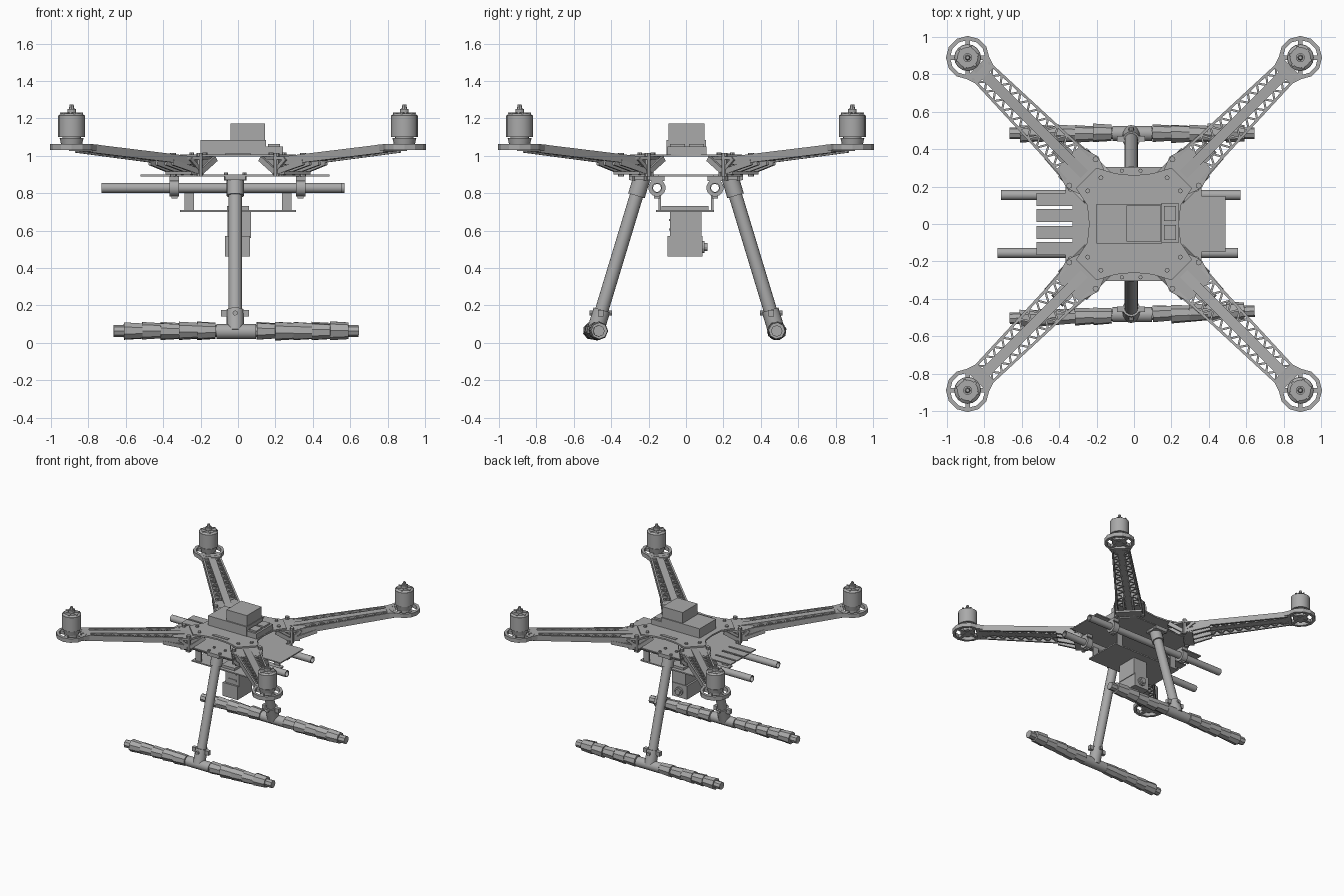
import bpy, bmesh, math, random
from mathutils import Vector, Matrix

random.seed(4)
if "Cube" in bpy.data.objects:
    bpy.data.objects.remove(bpy.data.objects["Cube"])

grey = bpy.data.materials.new("plain_grey")
grey.use_nodes = True
COLOUR = (0.4, 0.4, 0.4, 1)
grey.diffuse_color = COLOUR
grey.node_tree.nodes["Principled BSDF"].inputs["Base Color"].default_value = COLOUR


# ---- helpers: each adds a solid to a bmesh ----
def box(bm, x0, x1, y0, y1, z0, z1):
    size = Matrix.Diagonal((x1 - x0, y1 - y0, z1 - z0, 1))
    mid = Matrix.Translation(((x0 + x1) / 2, (y0 + y1) / 2, (z0 + z1) / 2))
    bmesh.ops.create_cube(bm, size=1, matrix=mid @ size)


def beam(bm, p, q, w, h):
    """Rectangular bar from p to q: w wide on the flat, h deep."""
    p, q = Vector(p), Vector(q)
    d = (q - p).normalized()
    side = Vector((0, 0, 1)).cross(d).normalized()
    up = d.cross(side)
    turn = Matrix((d, side, up)).transposed().to_4x4()
    size = Matrix.Diagonal(((q - p).length, w, h, 1))
    bmesh.ops.create_cube(bm, size=1, matrix=Matrix.Translation((p + q) / 2) @ turn @ size)


def rod(bm, p, q, r, r2=None, n=16, spin=0):
    p, q = Vector(p), Vector(q)
    turn = (q - p).to_track_quat('Z', 'Y').to_matrix().to_4x4()
    bmesh.ops.create_cone(bm, cap_ends=True, segments=n, radius1=r,
                          radius2=r if r2 is None else r2, depth=(q - p).length,
                          matrix=Matrix.Translation((p + q) / 2) @ turn @ Matrix.Rotation(spin, 4, 'Z'))


def tube(bm, p, q, r_out, r_in, n=16):
    """Hollow pipe from p to q."""
    p, q = Vector(p), Vector(q)
    turn = (q - p).to_track_quat('Z', 'Y').to_matrix()
    rings = []
    for c, r in ((p, r_out), (q, r_out), (q, r_in), (p, r_in)):
        angles = [2 * math.pi * (i + 0.5) / n for i in range(n)]
        rings.append([bm.verts.new(c + turn @ Vector((r * math.cos(a), r * math.sin(a), 0))) for a in angles])
    for k in range(4):
        a, b = rings[k], rings[(k + 1) % 4]
        for i in range(n):
            j = (i + 1) % n
            bm.faces.new((a[i], a[j], b[j], b[i]))


def prism(bm, pts, z0, z1):
    """Flat outline raised between two heights."""
    face = bm.faces.new([bm.verts.new((x, y, z0)) for x, y in pts])
    new = bmesh.ops.extrude_face_region(bm, geom=[face])["geom"]
    bmesh.ops.translate(bm, vec=(0, 0, z1 - z0), verts=[v for v in new if isinstance(v, bmesh.types.BMVert)])


def four_way(quarter):
    """Mirror a quarter outline, running from the x axis to the y axis."""
    half = quarter + [(-x, y) for x, y in reversed(quarter[:-1])]
    return half + [(x, -y) for x, y in reversed(half[1:-1])]


def finish(name, bm):
    bmesh.ops.recalc_face_normals(bm, faces=bm.faces)
    mesh = bpy.data.meshes.new(name)
    bm.to_mesh(mesh)
    bm.free()
    mesh.materials.append(grey)
    ob = bpy.data.objects.new(name, mesh)
    bpy.context.collection.objects.link(ob)
    return ob


def quadruple(name, bm):
    """Place a part built along +x on all four diagonals."""
    first = finish(name + "_1", bm)
    for k in range(4):
        ob = first if k == 0 else bpy.data.objects.new(f"{name}_{k + 1}", first.data)
        if k:
            bpy.context.collection.objects.link(ob)
        ob.rotation_euler.z = math.pi / 4 + k * math.pi / 2


# ---- lattice arm, built along +x ----
MOTOR = 1.258


def arm_z(u):
    return 0.972 + 0.09 * (u - 0.42)


def arm_half(u):
    return 0.09 - 0.04 * (u - 0.42)


bm = bmesh.new()
START, END, BAYS = 0.42, 1.165, 11
beam(bm, (0.3, 0, arm_z(0.3) + 0.01), (END + 0.02, 0, arm_z(END) + 0.006), 0.055, 0.035)
for s in (-1, 1):
    beam(bm, (START, s * arm_half(START), arm_z(START)), (END, s * arm_half(END), arm_z(END)), 0.014, 0.045)
    for i in range(BAYS):
        u0 = START + (END - START) * i / BAYS
        u1 = START + (END - START) * (i + 1) / BAYS
        um = (u0 + u1) / 2
        tip = (um, s * arm_half(um), arm_z(um))
        for u in (u0, u1):
            beam(bm, (u, s * 0.02, arm_z(u)), tip, 0.011, 0.03)
    # root gusset and corner posts
    for v in (0.035, 0.1):
        beam(bm, (0.27, s * v, 0.985), (0.38, s * v, 0.915), 0.016, 0.03)
        beam(bm, (0.38, s * v, 0.912), (0.58, s * min(v, 0.085), 0.965), 0.016, 0.03)
        beam(bm, (0.38, s * v, 0.915), (0.46, s * v, 0.985), 0.016, 0.02)
    rod(bm, (0.39, s * 0.1, 0.89), (0.39, s * 0.1, 1.015), 0.016, n=8)
    rod(bm, (0.3, s * 0.05, 0.98), (0.3, s * 0.05, 1.018), 0.013, n=8)
prism(bm, [(0.26, -0.07), (0.39, -0.12), (0.5, -0.088), (0.5, 0.088), (0.39, 0.12), (0.26, 0.07)], 0.98, 0.995)
box(bm, 0.36, 0.45, -0.1, 0.1, 0.9, 0.915)
quadruple("arm", bm)

# ---- motor mount at the arm tip ----
bm = bmesh.new()
tube(bm, (MOTOR, 0, 1.03), (MOTOR, 0, 1.062), 0.116, 0.094, 12)
rod(bm, (MOTOR, 0, 1.035), (MOTOR, 0, 1.06), 0.055)
for k in range(4):
    a = math.pi / 4 + k * math.pi / 2
    beam(bm, (MOTOR, 0, 1.045), (MOTOR + 0.1 * math.cos(a), 0.1 * math.sin(a), 1.045), 0.024, 0.026)
prism(bm, [(1.12, -0.064), (1.19, -0.088), (1.19, 0.088), (1.12, 0.064)], 1.025, 1.06)
quadruple("motor_mount", bm)

# ---- motor ----
bm = bmesh.new()
rod(bm, (MOTOR, 0, 1.06), (MOTOR, 0, 1.095), 0.056, 0.064)
rod(bm, (MOTOR, 0, 1.1), (MOTOR, 0, 1.215), 0.072)
rod(bm, (MOTOR, 0, 1.09), (MOTOR, 0, 1.102), 0.05)
rod(bm, (MOTOR, 0, 1.215), (MOTOR, 0, 1.226), 0.07, 0.055)
rod(bm, (MOTOR, 0, 1.225), (MOTOR, 0, 1.25), 0.024, n=12)
rod(bm, (MOTOR, 0, 1.25), (MOTOR, 0, 1.275), 0.015, 0.01, n=8)
for k in range(6):
    a = k * math.pi / 3
    beam(bm, (MOTOR, 0, 1.227), (MOTOR + 0.062 * math.cos(a), 0.062 * math.sin(a), 1.227), 0.012, 0.006)
quadruple("motor", bm)

# ---- body plates ----
bm = bmesh.new()
prism(bm, four_way([(0.24, 0), (0.25, 0.1), (0.31, 0.19), (0.2, 0.3), (0.1, 0.27), (0, 0.26)]), 0.995, 1.007)
for s in (-1, 1):
    box(bm, -0.07, 0.07, s * 0.225 - 0.012, s * 0.225 + 0.012, 1.005, 1.012)
finish("upper_plate", bm)

bm = bmesh.new()
prism(bm, four_way([(0.33, 0), (0.33, 0.2), (0.23, 0.305), (0, 0.305)]), 0.89, 0.899)
box(bm, 0.32, 0.49, -0.15, 0.15, 0.89, 0.899)
for y in (-0.13, -0.045, 0.045, 0.13):
    box(bm, -0.52, -0.32, y - 0.035, y + 0.035, 0.89, 0.899)
finish("lower_plate", bm)

# ---- electronics on top ----
bm = bmesh.new()
box(bm, -0.2, 0.15, -0.103, 0.108, 1.007, 1.084)
finish("battery_box", bm)
bm = bmesh.new()
box(bm, -0.04, 0.145, -0.093, 0.1, 1.08, 1.172)
finish("receiver_box", bm)
bm = bmesh.new()
box(bm, 0.145, 0.24, -0.1, 0.11, 1.007, 1.05)
for y in (-0.045, 0.055):
    box(bm, 0.16, 0.225, y - 0.04, y + 0.04, 1.05, 1.063)
finish("rear_module", bm)

# ---- payload rails and clamps ----
for s, x0, x1, side in ((1, -0.71, 0.57, "back"), (-1, -0.73, 0.555, "front")):
    y = s * 0.155
    bm = bmesh.new()
    tube(bm, (x0, y, 0.828), (x1, y, 0.828), 0.027, 0.021)
    finish(side + "_rail", bm)
    bm = bmesh.new()
    for x in (-0.34, 0.335):
        tube(bm, (x - 0.025, y, 0.828), (x + 0.025, y, 0.828), 0.046, 0.027)
        box(bm, x - 0.025, x + 0.025, y - 0.04, y + 0.04, 0.865, 0.892)
        box(bm, x - 0.016, x + 0.016, y - 0.016, y + 0.016, 0.772, 0.792)
        rod(bm, (x, y + s * 0.03, 0.885), (x, y + s * 0.03, 0.912), 0.012, n=8)
    finish(side + "_rail_clamps", bm)
    bm = bmesh.new()
    for x in (-0.26, 0.26):
        box(bm, x - 0.025, x + 0.025, y - s * 0.015 - 0.006, y - s * 0.015 + 0.006, 0.705, 0.81)
    finish(side + "_hangers", bm)

# ---- camera under its plate ----
bm = bmesh.new()
box(bm, -0.31, 0.31, -0.16, 0.15, 0.7, 0.71)
box(bm, -0.06, 0.06, -0.13, 0.12, 0.708, 0.73)
finish("camera_plate", bm)
bm = bmesh.new()
box(bm, -0.055, 0.07, -0.085, 0.082, 0.56, 0.7)
box(bm, -0.07, 0.065, -0.1, 0.087, 0.46, 0.57)
for z in (0.6, 0.65):
    box(bm, -0.03, 0.045, -0.09, -0.08, z, z + 0.012)
rod(bm, (0, 0.08, 0.512), (0, 0.115, 0.512), 0.022, n=12)
tube(bm, (0, 0.085, 0.512), (0, 0.1, 0.512), 0.034, 0.02, 12)
finish("camera", bm)

# ---- landing gear ----
for s, skew, side in ((1, 0, "back"), (-1, 0.03, "front")):
    top, foot = Vector((-0.015, s * 0.235, 0.885)), Vector((-0.015, s * 0.485, 0.06))

    def along(t):
        return top.lerp(foot, t)

    bm = bmesh.new()
    rod(bm, along(0.02), along(0.93), 0.036)
    finish(side + "_leg", bm)
    bm = bmesh.new()
    rod(bm, along(0), along(0.12), 0.046)
    box(bm, -0.07, 0.04, s * 0.25 - 0.055, s * 0.25 + 0.055, 0.87, 0.895)
    for x in (-0.065, 0.035):
        for dy in (-0.035, 0.035):
            rod(bm, (x, s * 0.25 + dy, 0.868), (x, s * 0.25 + dy, 0.91), 0.011, n=8)
    finish(side + "_leg_bracket", bm)

    # tee joint with its clamp bolts
    bm = bmesh.new()
    rod(bm, along(0.86), along(1), 0.046)
    rod(bm, (-0.115, foot.y, 0.06), (0.095, foot.y, 0.06), 0.04)
    mid = along(0.88)
    beam(bm, mid - Vector((0.075, 0, 0)), mid + Vector((0.075, 0, 0)), 0.03, 0.035)
    rod(bm, mid - Vector((0, 0.06, 0)), mid + Vector((0, 0.06, 0)), 0.014, n=8)
    finish(side + "_tee_joint", bm)

    def on_bar(x):
        return Vector((x, foot.y + skew * x, 0.063))

    bm = bmesh.new()
    rod(bm, on_bar(-0.665), on_bar(0.645), 0.031, n=8)
    finish(side + "_skid_bar", bm)

    # wrapped foam grips: slightly uneven faceted segments
    bm = bmesh.new()
    for x0, x1 in ((-0.61, -0.12), (0.1, 0.59)):
        step = (x1 - x0) / 5
        for i in range(5):
            a = x0 + i * step
            r = random.uniform(0.046, 0.051)
            wob = Vector((0, random.uniform(-0.004, 0.004), random.uniform(-0.002, 0.002)))
            rod(bm, on_bar(a) + wob, on_bar(a + step) + wob, r, r - 0.006, 8, random.uniform(0, 0.8))
    finish(side + "_foam_grips", bm)

# ---- smooth the round parts, keep corners sharp ----
bpy.ops.object.select_all(action='DESELECT')
for ob in bpy.context.scene.objects:
    if ob.type == 'MESH':
        ob.select_set(True)
        bpy.context.view_layer.objects.active = ob
bpy.ops.object.shade_smooth_by_angle(angle=math.radians(28))
